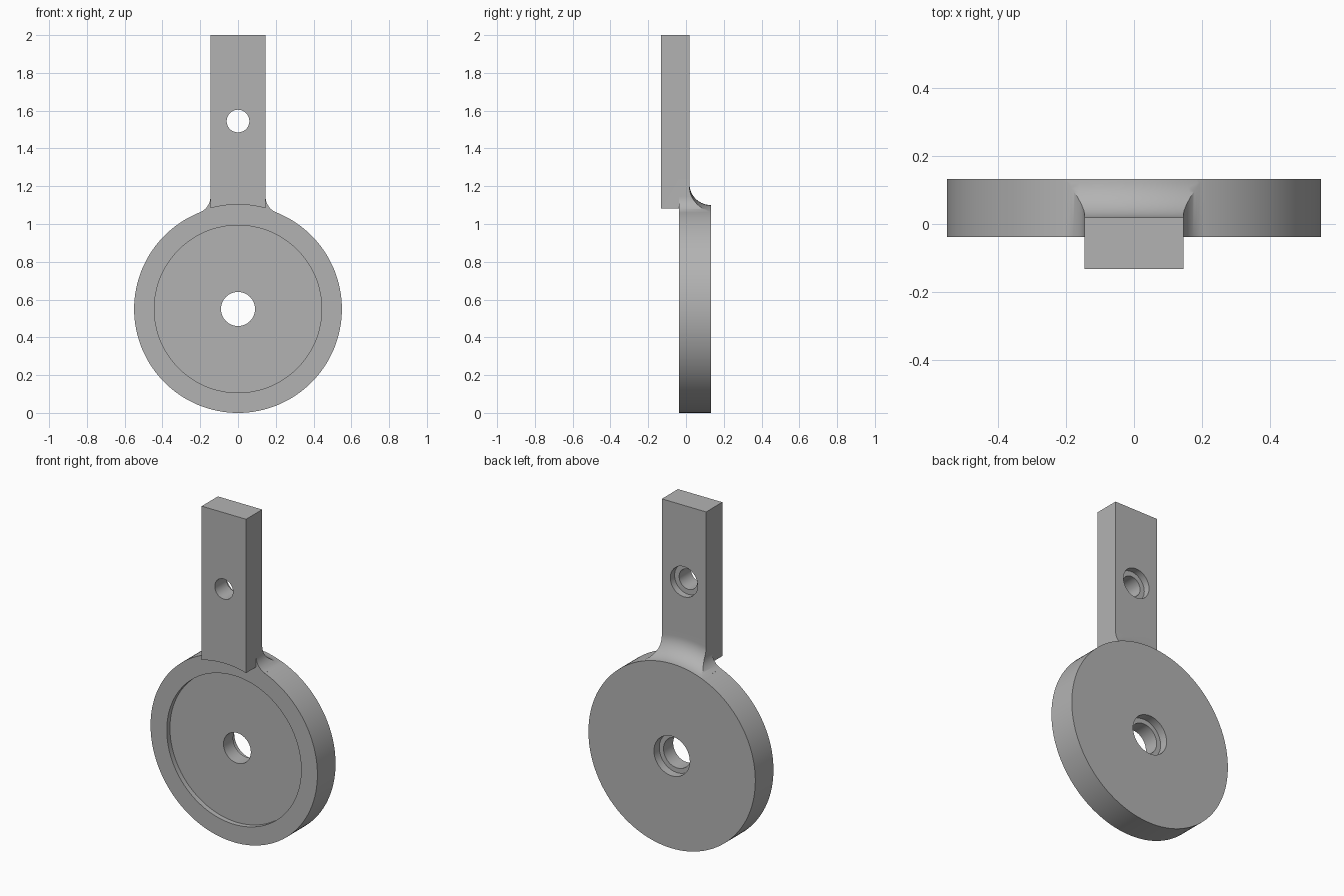
import bpy, bmesh
from math import sin, cos, pi, sqrt, atan2
from mathutils import Vector

cube = bpy.data.objects.get("Cube")
if cube:
    bpy.data.objects.remove(cube, do_unlink=True)

R = 0.55                                # disc radius and centre height
DISC_FRONT, DISC_BACK = -0.038, 0.133
ARM_FRONT, ARM_BACK = -0.133, 0.019
HALF = 0.146                            # half width of the arm
HOLE_Z = 1.545

grey = bpy.data.materials.new("plain grey")
grey.use_nodes = True
colour = (0.45, 0.45, 0.45, 1)
grey.diffuse_color = colour
grey.node_tree.nodes["Principled BSDF"].inputs["Base Color"].default_value = colour


def finish(bm, name):
    bmesh.ops.recalc_face_normals(bm, faces=bm.faces)
    mesh = bpy.data.meshes.new(name)
    bm.to_mesh(mesh)
    bm.free()
    mesh.materials.append(grey)
    ob = bpy.data.objects.new(name, mesh)
    bpy.context.collection.objects.link(ob)
    return ob


def lathe(name, profile, z, closed=True, steps=128):
    """Spin (radius, y) points about a front-to-back axis at height z."""
    bm = bmesh.new()
    vs = [bm.verts.new((r, y, z)) for r, y in profile]
    edges = [bm.edges.new(p) for p in zip(vs, vs[1:])]
    if closed:
        edges.append(bm.edges.new((vs[-1], vs[0])))
    bmesh.ops.spin(bm, geom=vs + edges, cent=(0, 0, z), axis=(0, 1, 0),
                   angle=2 * pi, steps=steps)
    bmesh.ops.remove_doubles(bm, verts=bm.verts, dist=1e-5)
    return finish(bm, name)


def prism(name, outline, y0, y1):
    """Extrude an (x, z) outline from y0 to y1."""
    bm = bmesh.new()
    face = bm.faces.new([bm.verts.new((x, y0, z)) for x, z in outline])
    out = bmesh.ops.extrude_face_region(bm, geom=[face])
    moved = [v for v in out["geom"] if isinstance(v, bmesh.types.BMVert)]
    bmesh.ops.translate(bm, verts=moved, vec=Vector((0, y1 - y0, 0)))
    return finish(bm, name)


def combine(ob, other, operation):
    mod = ob.modifiers.new(operation.lower(), "BOOLEAN")
    mod.operation, mod.solver, mod.object = operation, "EXACT", other
    bpy.context.view_layer.objects.active = ob
    bpy.ops.object.modifier_apply(modifier=mod.name)
    bpy.data.objects.remove(other, do_unlink=True)


# Disc: shallow front recess, through hole, counterbore at the back
floor, step = DISC_FRONT + 0.03, DISC_BACK - 0.05
disc = lathe("disc_with_arm", [
    (0.443, floor), (0.443, DISC_FRONT), (R, DISC_FRONT), (R, DISC_BACK),
    (0.118, DISC_BACK), (0.118, step), (0.09, step), (0.09, floor)], R)

# Arm: flat bar whose lower end follows the disc rim
rim = R + 0.003
arc = [HALF * (i / 8 - 1) for i in range(17)]
arm = prism("arm", [(x, R + sqrt(rim * rim - x * x)) for x in arc]
            + [(HALF, 2), (-HALF, 2)], ARM_FRONT, ARM_BACK)

# Neck: fillets on both sides, tangent to the arm and to the rim
f = 0.09
cx = HALF + f
cz = R + sqrt((R + f) ** 2 - cx * cx)
end = atan2(cz - R, cx)
side = [(HALF, 1.25)]
side += [(cx - f * cos(end * i / 12), cz - f * sin(end * i / 12)) for i in range(13)]
side.append((0.18, 1.02))
neck = prism("neck", side + [(-x, z) for x, z in reversed(side)], DISC_FRONT, DISC_BACK)

# Concave sweep from the back rim of the disc up to the back of the arm
depth = DISC_BACK - ARM_BACK
sweep = [(R + 0.11 * (1 - cos(a)), DISC_BACK - depth * sin(a))
         for a in [pi / 2 * i / 14 for i in range(15)]]
combine(neck, lathe("sweep_cutter", sweep + [(0.85, ARM_BACK), (0.85, 0.3), (R, 0.3)], R),
        "DIFFERENCE")

combine(arm, neck, "UNION")
combine(disc, arm, "UNION")

# Arm hole with counterbore at the back
step = ARM_BACK - 0.04
combine(disc, lathe("hole_cutter", [
    (0, -0.3), (0.06, -0.3), (0.06, step), (0.09, step), (0.09, 0.1), (0, 0.1)],
    HOLE_Z, closed=False, steps=64), "DIFFERENCE")

# Smooth the round surfaces, keep the edges sharp
bpy.ops.object.select_all(action="DESELECT")
disc.select_set(True)
bpy.context.view_layer.objects.active = disc
bpy.ops.object.shade_smooth_by_angle(angle=pi / 6)
